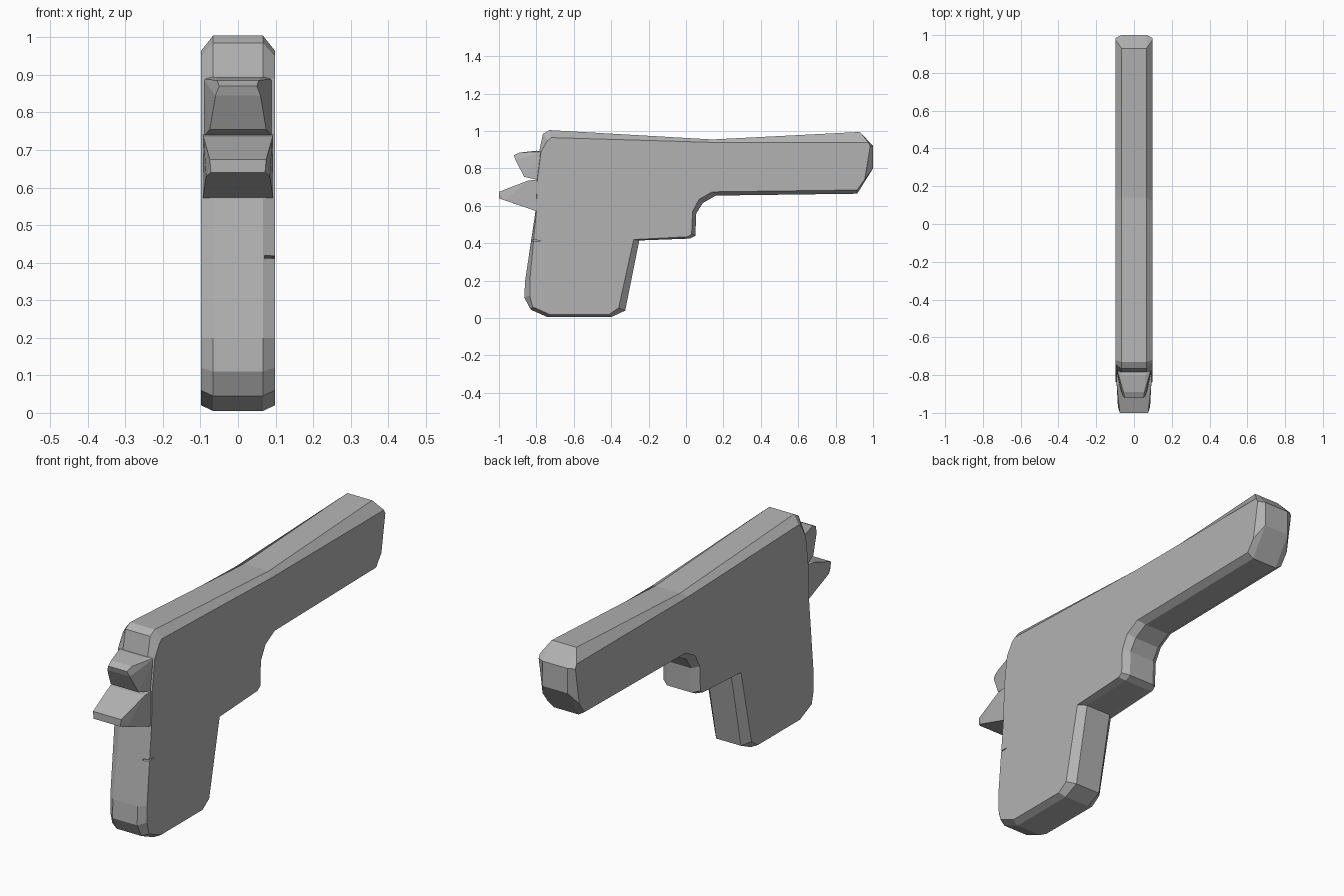
import bpy, bmesh

if "Cube" in bpy.data.objects:
    bpy.data.objects.remove(bpy.data.objects["Cube"], do_unlink=True)

grey = bpy.data.materials.new("plain grey")
grey.use_nodes = True
grey.diffuse_color = (0.45, 0.45, 0.45, 1)
grey.node_tree.nodes["Principled BSDF"].inputs["Base Color"].default_value = grey.diffuse_color

HALF = 0.098   # half thickness of the flat sides
RIM = 0.066    # half thickness at the chamfered outline


def finish(name, bm):
    bmesh.ops.recalc_face_normals(bm, faces=bm.faces)
    mesh = bpy.data.meshes.new(name)
    bm.to_mesh(mesh)
    bm.free()
    mesh.materials.append(grey)
    obj = bpy.data.objects.new(name, mesh)
    bpy.context.collection.objects.link(obj)
    return obj


def chamfered_plate(name, outline):
    """Outline entries: (y, z) of the rim, then (y, z) of the flat side."""
    bm = bmesh.new()
    rings = []
    for x, rim in ((-HALF, False), (-RIM, True), (RIM, True), (HALF, False)):
        rings.append([bm.verts.new((x, *(p[:2] if rim else p[2:]))) for p in outline])
    n = len(outline)
    for a, b in zip(rings, rings[1:]):
        for i in range(n):
            j = (i + 1) % n
            bm.faces.new((a[i], a[j], b[j], b[i]))
    bm.faces.new(rings[0])
    bm.faces.new(rings[-1])
    return finish(name, bm)


def hull_part(name, points):
    """Convex part from (half width, y, z) points mirrored across x."""
    bm = bmesh.new()
    for w, y, z in points:
        for side in (-1, 1):
            bm.verts.new((side * w, y, z))
    bmesh.ops.convex_hull(bm, input=bm.verts)
    bmesh.ops.dissolve_limit(bm, angle_limit=0.02, verts=bm.verts, edges=bm.edges)
    return finish(name, bm)


# Body: slide, trigger guard block and grip in one silhouette
body = chamfered_plate("body", [
    (-0.73, 1.005, -0.72, 0.965),
    (0.14, 0.955, 0.12, 0.94),
    (0.93, 0.995, 0.975, 0.94),
    (1.0, 0.92, 0.985, 0.92),
    (1.0, 0.80, 0.955, 0.74),
    (0.915, 0.665, 0.915, 0.685),
    (0.16, 0.655, 0.14, 0.675),
    (0.09, 0.615, 0.07, 0.635),
    (0.055, 0.56, 0.035, 0.57),
    (0.05, 0.44, 0.03, 0.45),
    (0.02, 0.425, 0.01, 0.435),
    (-0.25, 0.415, -0.28, 0.42),
    (-0.325, 0.04, -0.36, 0.055),
    (-0.40, 0.005, -0.41, 0.02),
    (-0.74, 0.005, -0.73, 0.02),
    (-0.83, 0.045, -0.82, 0.06),
    (-0.865, 0.11, -0.835, 0.12),
    (-0.86, 0.20, -0.835, 0.20),
    (-0.805, 0.57, -0.80, 0.57),
    (-0.80, 0.74, -0.795, 0.74),
    (-0.785, 0.89, -0.775, 0.89),
    (-0.765, 0.985, -0.74, 0.95),
])

# Hammer: stub tapering backwards
hull_part("hammer", [
    (0.093, -0.76, 0.89), (0.094, -0.77, 0.74),
    (0.088, -0.80, 0.74), (0.075, -0.865, 0.755),
    (0.060, -0.80, 0.895), (0.055, -0.89, 0.885),
    (0.050, -0.92, 0.87), (0.060, -0.912, 0.845),
    (0.085, -0.80, 0.87),
])

# Tang: pointed spur above the grip
hull_part("tang", [
    (0.094, -0.76, 0.745), (0.092, -0.845, 0.735),
    (0.075, -1.0, 0.675), (0.072, -1.0, 0.64),
    (0.085, -0.97, 0.63), (0.094, -0.78, 0.62),
    (0.060, -0.86, 0.605), (0.094, -0.795, 0.57),
])

# Small notch in the back edge of the grip
bm = bmesh.new()
tri = [(-0.9, 0.425), (-0.77, 0.414), (-0.9, 0.406)]
ends = [[bm.verts.new((x, y, z)) for y, z in tri] for x in (0.07, 0.15)]
bm.faces.new(ends[0])
bm.faces.new(ends[1])
for i in range(3):
    j = (i + 1) % 3
    bm.faces.new((ends[0][i], ends[0][j], ends[1][j], ends[1][i]))
cutter = finish("notch_cutter", bm)
cut = body.modifiers.new("notch", "BOOLEAN")
cut.operation = "DIFFERENCE"
cut.object = cutter
bpy.context.view_layer.objects.active = body
bpy.ops.object.modifier_apply(modifier=cut.name)
bpy.data.objects.remove(cutter, do_unlink=True)
